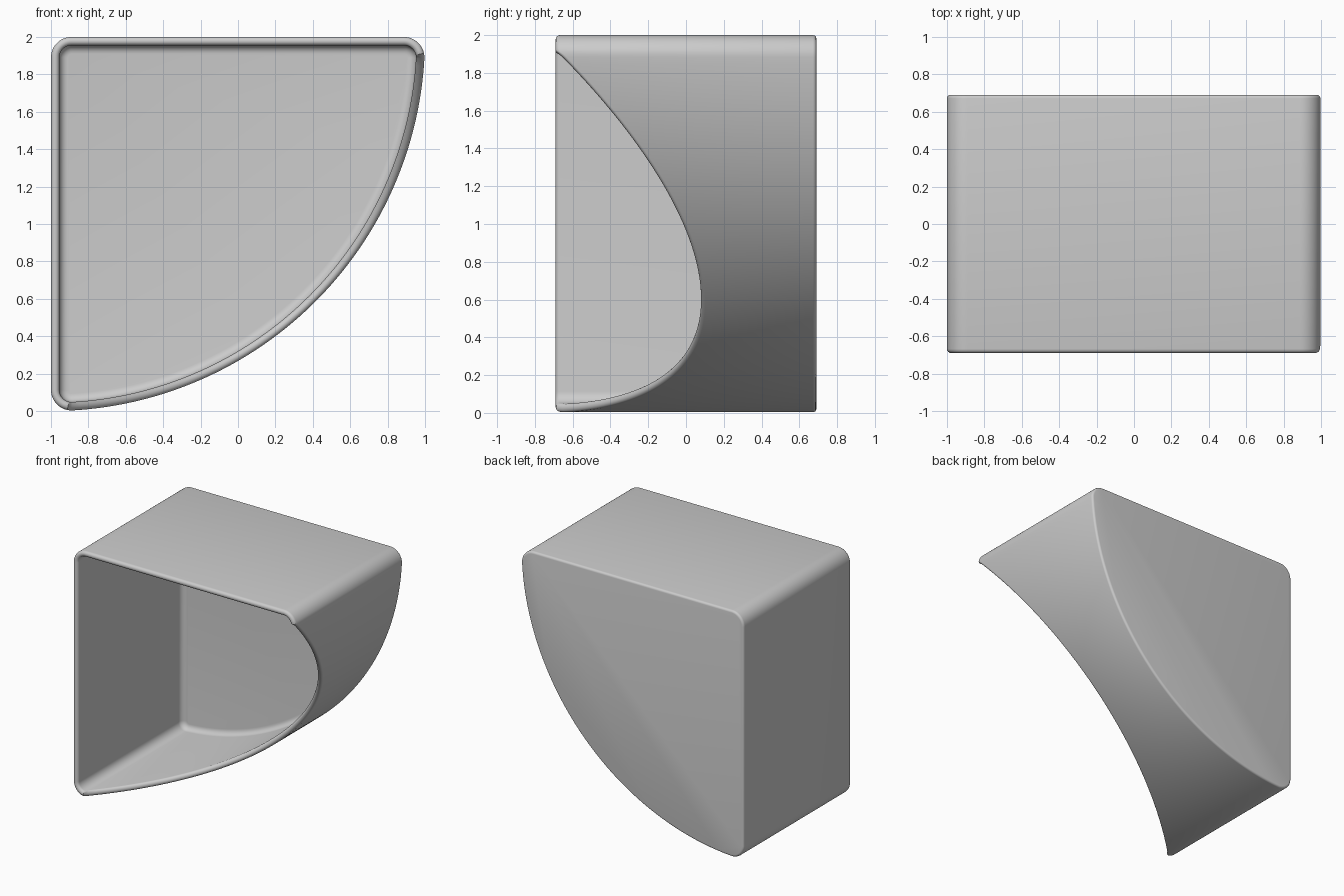
import bpy, bmesh
from math import sin, cos, pi, atan2, sqrt, radians

if "Cube" in bpy.data.objects:
    bpy.data.objects.remove(bpy.data.objects["Cube"])

R, C = 2.0, 0.11            # big curve radius, corner radius
WALL, HALF = 0.045, 0.69    # wall thickness, half depth
BEV, FIL = 0.018, 0.045     # outer back bevel, inner back fillet


def arc(cx, cz, r, a0, a1, n):
    """Points with outward normals along an arc in the XZ plane."""
    out = []
    for i in range(n + 1):
        a = a0 + (a1 - a0) * i / n
        out.append((cx + r * cos(a), cz + r * sin(a), cos(a), sin(a)))
    return out


# Quarter-round outline with three rounded corners
k = sqrt((R - C) ** 2 - C ** 2)
low, high = atan2(-k, C), atan2(-C, k)
outline = arc(-1, 2, R, low, high, 72)
outline += arc(-1 + k, 2 - C, C, high, pi / 2, 12)[1:]
outline += arc(-1 + C, 2 - C, C, pi / 2, pi, 12)
outline += arc(-1 + C, 2 - k, C, pi, low + 2 * pi, 12)[:-1]


def rim_y(x, z):
    """Front edge: flat, but sliced back by a slanted plane on the curved side."""
    d = ((x + 1) - (z - 2)) / sqrt(2)
    return -HALF + max(0.0, 0.77 * (d - 1.47) / 0.53)


# Section through the wall: (inward offset, y, y measured from rim?)
section = []
for i in range(5):          # outer back bevel
    a = pi / 2 * i / 4
    section.append((BEV * (1 - sin(a)), HALF - BEV * (1 - cos(a)), False))
h = WALL / 2
for i in range(9):          # rounded rim
    a = pi * i / 8
    section.append((h - h * cos(a), h - h * sin(a), True))
inner_back = HALF - WALL
for i in range(7):          # inner back fillet
    a = pi / 2 * i / 6
    section.append((WALL + FIL * (1 - cos(a)), inner_back - FIL * (1 - sin(a)), False))

bm = bmesh.new()
rings = []
for off, y, from_rim in section:
    rings.append([bm.verts.new((x - nx * off, y + (rim_y(x, z) if from_rim else 0), z - nz * off))
                  for x, z, nx, nz in outline])

n = len(outline)
for a, b in zip(rings, rings[1:]):
    for i in range(n):
        j = (i + 1) % n
        bm.faces.new((a[i], a[j], b[j], b[i]))

# Outer and inner faces of the back panel
bm.faces.new(rings[0])
bm.faces.new(rings[-1])
bmesh.ops.recalc_face_normals(bm, faces=bm.faces)

mesh = bpy.data.meshes.new("quarter_round_bin")
bm.to_mesh(mesh)
bm.free()
obj = bpy.data.objects.new("quarter_round_bin", mesh)
bpy.context.collection.objects.link(obj)
bpy.context.view_layer.objects.active = obj
obj.select_set(True)
bpy.ops.object.shade_smooth_by_angle(angle=radians(35))
